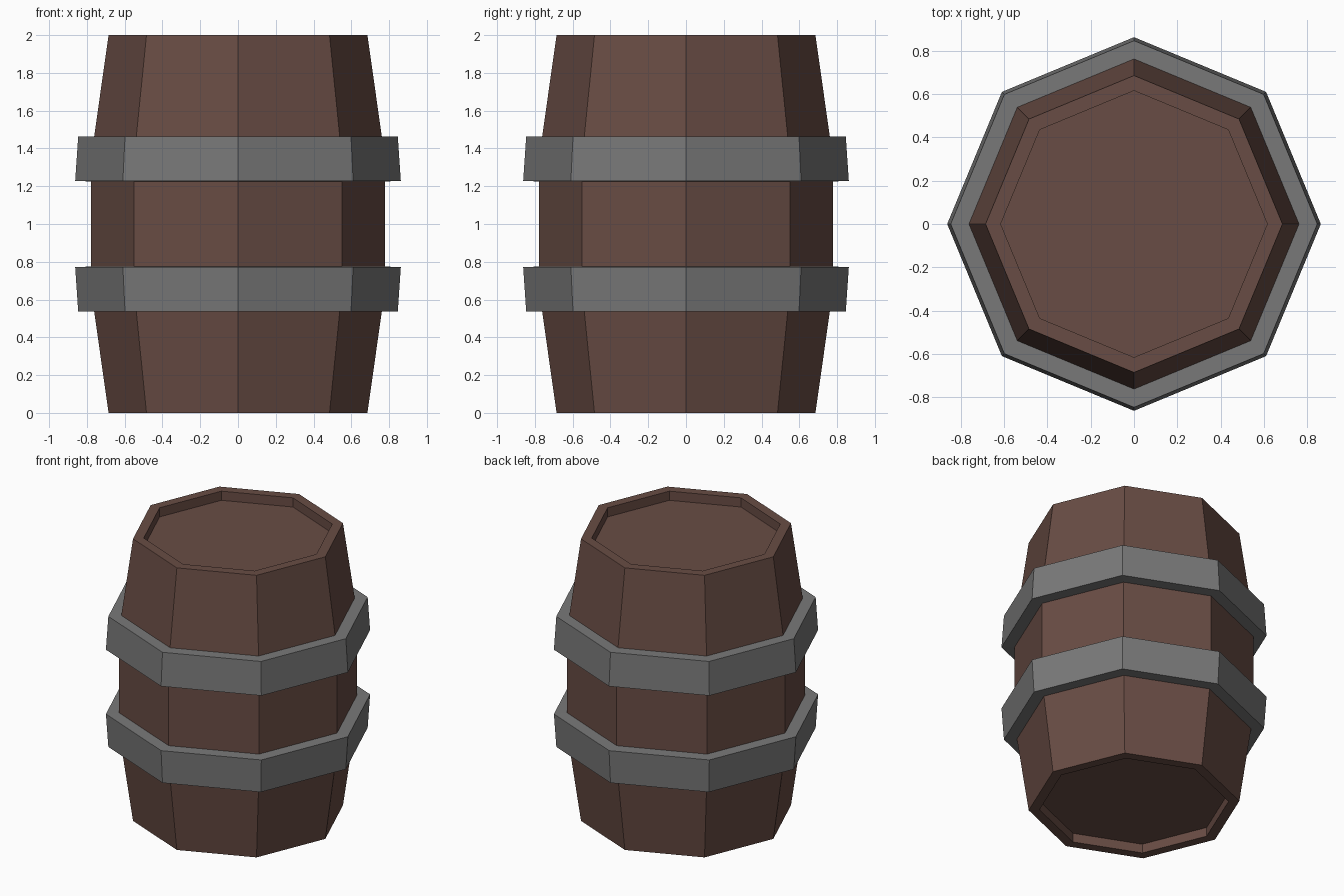
import bpy, bmesh
from math import cos, sin, tau

if "Cube" in bpy.data.objects:
    bpy.data.objects.remove(bpy.data.objects["Cube"])

SIDES = 8


def material(name, rgb):
    mat = bpy.data.materials.new(name)
    mat.diffuse_color = (*rgb, 1)
    mat.use_nodes = True
    mat.node_tree.nodes["Principled BSDF"].inputs["Base Color"].default_value = mat.diffuse_color
    return mat


def lathe(name, profile, mat, closed=False):
    """Spin (radius, z) points round z; open profiles get end caps."""
    bm = bmesh.new()
    rings = [[bm.verts.new((r * cos(tau * i / SIDES), r * sin(tau * i / SIDES), z))
              for i in range(SIDES)] for r, z in profile]
    pairs = list(zip(rings, rings[1:]))
    if closed:
        pairs.append((rings[-1], rings[0]))
    else:
        bm.faces.new(rings[0])
        bm.faces.new(rings[-1])
    for a, b in pairs:
        for i in range(SIDES):
            j = (i + 1) % SIDES
            bm.faces.new((a[i], a[j], b[j], b[i]))
    bmesh.ops.recalc_face_normals(bm, faces=bm.faces)
    mesh = bpy.data.meshes.new(name)
    bm.to_mesh(mesh)
    bm.free()
    mesh.materials.append(mat)
    obj = bpy.data.objects.new(name, mesh)
    bpy.context.collection.objects.link(obj)
    return obj


def mirror(profile):
    return [(r, 2 - z) for r, z in reversed(profile)]


wood = material("wood", (0.140, 0.073, 0.058))
iron = material("iron", (0.19, 0.19, 0.19))

# Barrel body: recessed head, rim, and bulging staves, mirrored about mid height
half = [(0.615, 0.065), (0.615, 0), (0.685, 0), (0.762, 0.54), (0.777, 0.775)]
lathe("barrel_body", half + mirror(half), wood)

# Iron hoops
hoop = [(0.75, 0.537), (0.846, 0.537), (0.862, 0.772), (0.765, 0.775)]
lathe("lower_hoop", hoop, iron, closed=True)
lathe("upper_hoop", mirror(hoop), iron, closed=True)
